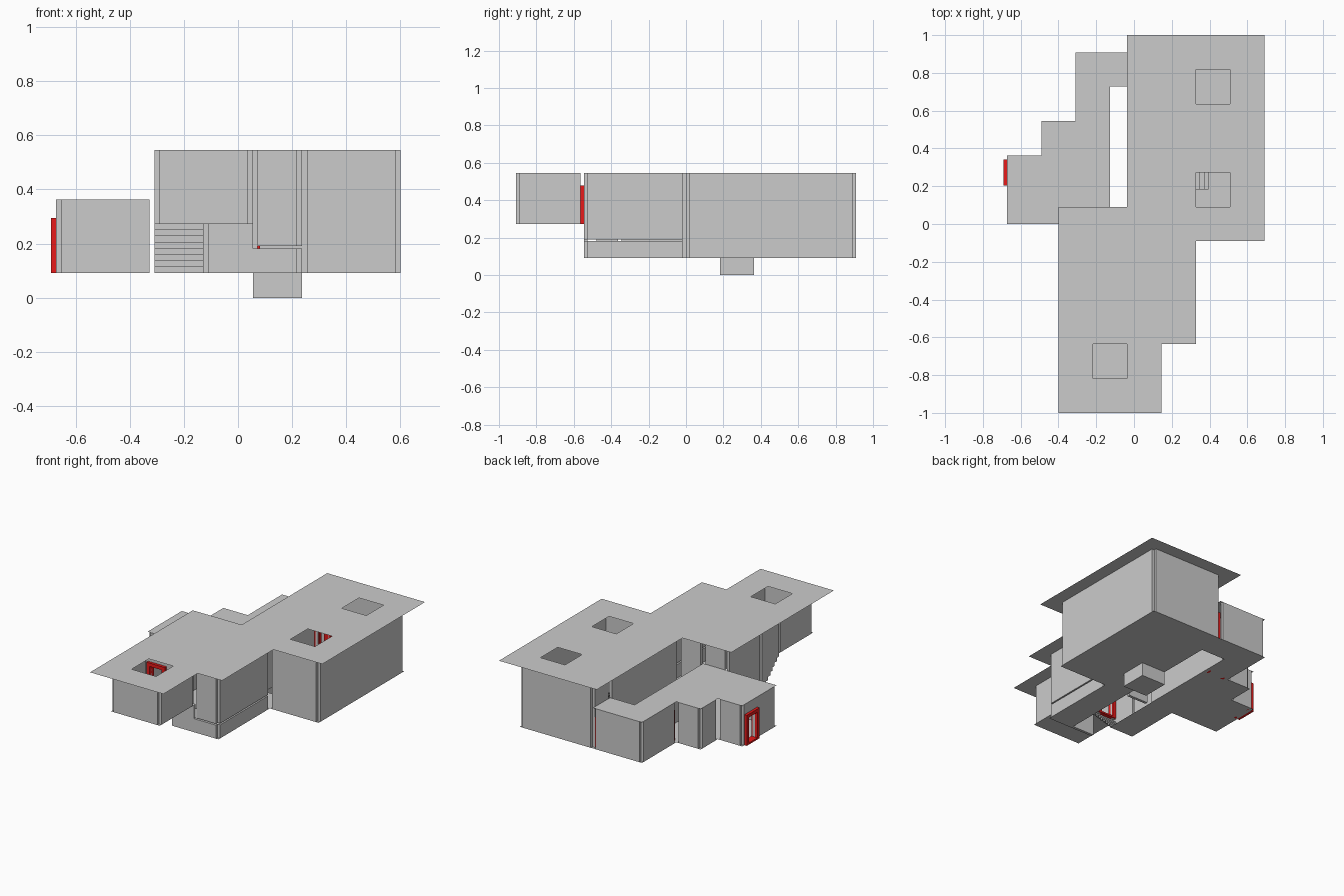
import bpy, bmesh

if "Cube" in bpy.data.objects:
    bpy.data.objects.remove(bpy.data.objects["Cube"])

U = 1 / 11          # one grid module
OFF = -0.4          # shift that centres the plan on x
T = 0.2             # wall thickness in modules


def finish(name, bm, mat=None):
    for v in bm.verts:
        v.co = ((v.co.x + OFF) * U, v.co.y * U, v.co.z * U)
    me = bpy.data.meshes.new(name)
    bm.to_mesh(me)
    bm.free()
    if mat:
        me.materials.append(mat)
    ob = bpy.data.objects.new(name, me)
    bpy.context.collection.objects.link(ob)
    return ob


def add_box(bm, a, b):
    lo = [min(p, q) for p, q in zip(a, b)]
    hi = [max(p, q) for p, q in zip(a, b)]
    for v in bmesh.ops.create_cube(bm, size=1)["verts"]:
        v.co = [l + (c + 0.5) * (h - l) for l, h, c in zip(lo, hi, v.co)]


def sheet(name, z, rects, holes=()):
    """Flat sheet covering the module cells of rects, minus holes (x0, y0, x1, y1)."""
    def inside(x, y, rs):
        return any(r[0] <= x < r[2] and r[1] <= y < r[3] for r in rs)
    bm = bmesh.new()
    for x in range(-8, 9):
        for y in range(-11, 12):
            if inside(x, y, rects) and not inside(x, y, holes):
                bm.faces.new([bm.verts.new((x + i, y + j, z))
                              for i, j in ((0, 0), (1, 0), (1, 1), (0, 1))])
    bmesh.ops.remove_doubles(bm, verts=bm.verts, dist=1e-4)
    return finish(name, bm)


def wall(name, p, q, z0, z1, door=None, trim=(T, T)):
    """Panel from p to q, thickened to the left, ends trimmed, optional doorway."""
    length = abs(q[0] - p[0]) + abs(q[1] - p[1])
    d = ((q[0] - p[0]) / length, (q[1] - p[1]) / length)
    bm = bmesh.new()

    def panel(s, e, lo, hi):
        add_box(bm, (p[0] + d[0] * s, p[1] + d[1] * s, lo),
                (p[0] + d[0] * e - d[1] * T, p[1] + d[1] * e + d[0] * T, hi))
    s, e = trim[0], length - trim[1]
    if door is None:
        panel(s, e, z0, z1)
    else:
        panel(s, door - 0.5, z0, z1)
        panel(door + 0.5, e, z0, z1)
        panel(door - 0.5, door + 0.5, z0 + 2, z1)
    return finish(name, bm)


red = bpy.data.materials.new("red")
red.diffuse_color = (0.8, 0.01, 0.01, 1)
red.use_nodes = True
red.node_tree.nodes["Principled BSDF"].inputs["Base Color"].default_value = red.diffuse_color


def door_frame(name, c, z, along):
    """Red surround centred at c; along is the axis the door spans (0 = x, 1 = y)."""
    bm = bmesh.new()
    for s, e, lo, hi in ((-0.75, -0.5, 0, 2.25), (0.5, 0.75, 0, 2.25),
                         (-0.5, 0.5, 2, 2.25), (-0.5, 0.5, 0, 0.12)):
        a, b = (s, -0.2), (e, 0.3)
        if along:
            a, b = a[::-1], b[::-1]
        add_box(bm, (c[0] + a[0], c[1] + a[1], z + lo),
                (c[0] + b[0], c[1] + b[1], z + hi))
    finish(name, bm, red)


def stairs(name, start, d, w):
    """Eight sheet steps descending two modules from start along d, width along w."""
    bm = bmesh.new()
    pts = [(0, 0)]
    for i in range(8):
        pts += [(i * 0.25, -(i + 1) * 0.25), ((i + 1) * 0.25, -(i + 1) * 0.25)]
    x, y, z = start
    rows = [[bm.verts.new((x + d[0] * s + w[0] * k, y + d[1] * s + w[1] * k, z + h))
             for k in (0, 2)] for s, h in pts]
    for a, b in zip(rows, rows[1:]):
        bm.faces.new((a[0], a[1], b[1], b[0]))
    finish(name, bm)


# roofs and floors
low_plan = [(-7, 0, -1, 4), (-5, 4, -1, 6), (-3, 6, -1, 8), (-3, 8, 1, 10)]
sheet("upper_roof", 6, [(-4, -11, 2, 1), (2, -7, 4, 1), (0, -1, 8, 11)],
      [(-2, -9, 0, -7), (4, 1, 6, 3), (4, 7, 6, 9)])
sheet("lower_roof", 4, low_plan)
sheet("lower_floor", 1, low_plan + [(-3, -4, -1, 0)])
sheet("hall_floor", 1, [(1, 0, 7, 10), (1, -6, 3, 0)], [(1, 2, 3, 4)])
sheet("front_room_floor", 3, [(-3, -10, 1, -6)])

# sunken pit below the hall, open at the top
bm = bmesh.new()
add_box(bm, (1, 2, 0), (3, 4, 1))
bm.faces.ensure_lookup_table()
bmesh.ops.delete(bm, geom=[max(bm.faces, key=lambda f: f.calc_center_median().z)],
                 context="FACES_ONLY")
finish("pit", bm)

# outer walls of the tall part: start, end, bottom, top
tall = [((-3, -10), (1, -10), 3, 6), ((1, -10), (1, -6), 3, 6),
        ((1, -6), (3, -6), 2.1, 6), ((3, -6), (3, 0), 2.1, 6),
        ((-1, -6), (3, -6), 1, 2), ((3, -6), (3, 0), 1, 2),
        ((3, 0), (7, 0), 1, 6), ((7, 0), (7, 10), 1, 6), ((7, 10), (1, 10), 1, 6),
        ((1, 8), (1, 0), 1, 6), ((1, 0), (-1, 0), 1, 6), ((-1, 0), (-3, 0), 4, 6),
        ((-3, 0), (-3, -4), 1, 6), ((-3, -6), (-3, -10), 3, 6)]
for i, (p, q, z0, z1) in enumerate(tall):
    wall(f"tall_wall_{i}", p, q, z0, z1)
wall("link_wall", (1, 10), (1, 8), 1, 6, door=1)
wall("landing_wall", (-3, -6), (1, -6), 3, 6, door=1)
wall("under_landing_wall", (-1, -6), (1, -6), 2, 3, trim=(T, 0))

# side wall above the stair, following the steps
bm = bmesh.new()
for i in range(8):
    y = -6 + i * 0.25
    add_box(bm, (-3, y, 3 - (i + 1) * 0.25), (-3 + T, y + 0.25, 6))
finish("stair_side_wall", bm)

# outer walls of the low wing
low = [((-7, 0), (-3, 0)), ((-1, 0), (-1, 8)), ((-1, 8), (1, 8)), ((1, 10), (-3, 10)),
       ((-3, 10), (-3, 6)), ((-3, 6), (-5, 6)), ((-5, 6), (-5, 4)), ((-5, 4), (-7, 4))]
for i, (p, q) in enumerate(low):
    wall(f"low_wall_{i}", p, q, 1, 4)
wall("entrance_wall", (-7, 4), (-7, 0), 1, 4, door=1)
wall("low_partition", (-3, 6), (-1, 6), 1, 4, door=1)

# door frames
door_frame("entrance_frame", (-7, 3), 1, 1)
door_frame("link_frame", (1, 9), 1, 1)
door_frame("low_partition_frame", (-2, 6), 1, 0)
door_frame("landing_frame", (-2, -6), 3, 0)

# staircases
stairs("landing_stairs", (-3, -6, 3), (0, 1), (1, 0))
stairs("hall_stairs", (3, 2, 3), (1, 0), (0, 1))
